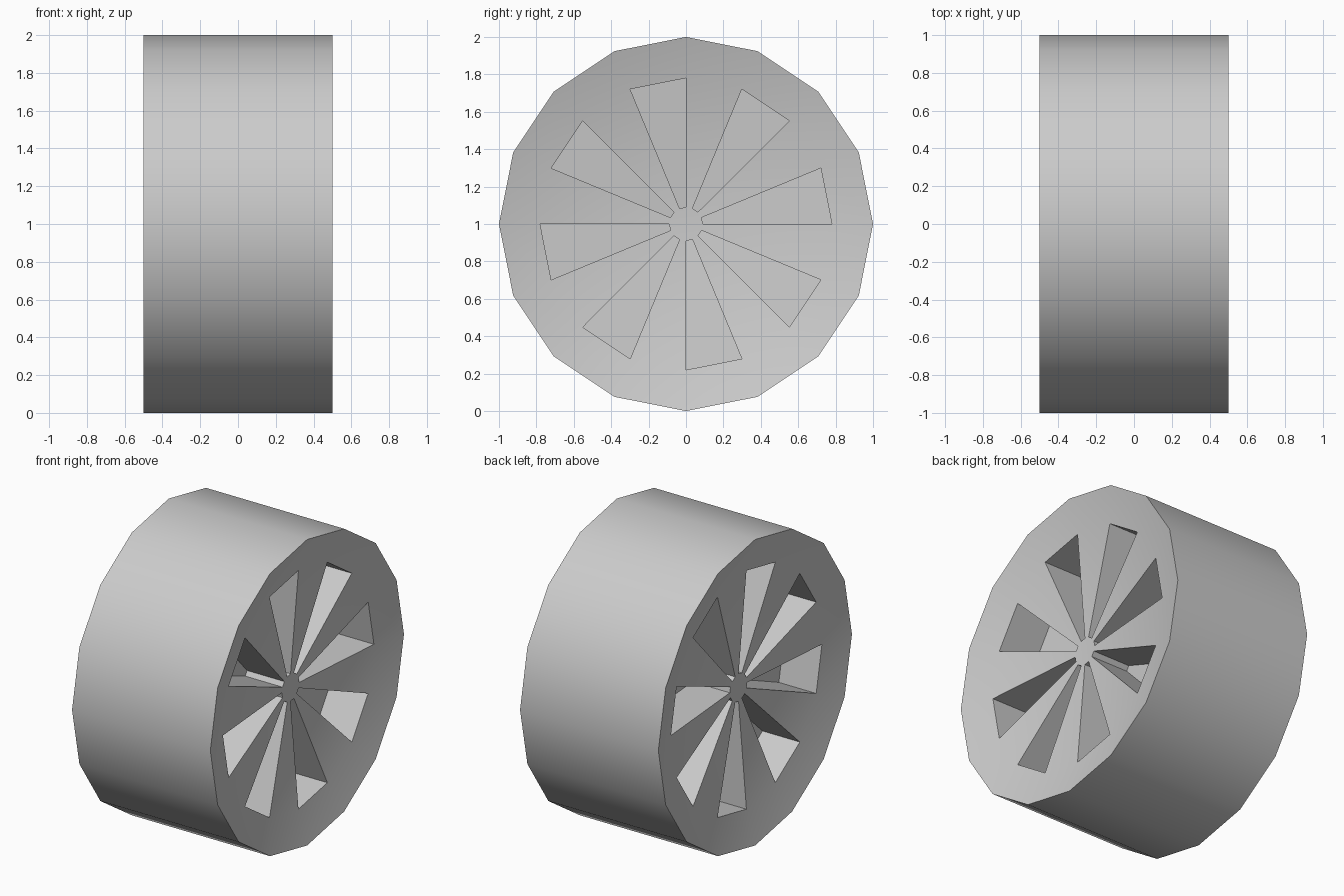
import bpy, bmesh, math

if "Cube" in bpy.data.objects:
    bpy.data.objects.remove(bpy.data.objects["Cube"])

SIDES = 16
HALF_WIDTH = 0.5
POCKET_DEPTH = 0.27
# (radius, x) of the dished face: outer rim, spoke ends, hub edge
PROFILE = [(1.0, HALF_WIDTH), (0.78, 0.437), (0.09, 0.38)]

bm = bmesh.new()


def ring(radius, x):
    step = 2 * math.pi / SIDES
    return [bm.verts.new((x, radius * math.cos(i * step), 1 + radius * math.sin(i * step)))
            for i in range(SIDES)]


def wheel_face(side):
    """Dished face with alternate sectors sunk inward; returns its outer rim."""
    rim, outer, hub = [ring(r, side * x) for r, x in PROFILE]
    pockets = []
    for i in range(SIDES):
        j = (i + 1) % SIDES
        bm.faces.new((rim[i], rim[j], outer[j], outer[i]))
        sector = bm.faces.new((outer[i], outer[j], hub[j], hub[i]))
        if i % 2 == 0:
            pockets.append(sector)
    # hub cap
    bm.faces.new(hub)
    # pockets between the spokes
    for sector in pockets:
        top = list(sector.verts)
        floor = [bm.verts.new((v.co.x - side * POCKET_DEPTH, v.co.y, v.co.z)) for v in top]
        bm.faces.remove(sector)
        bm.faces.new(floor)
        for a in range(4):
            b = (a + 1) % 4
            bm.faces.new((top[a], top[b], floor[b], floor[a]))
    return rim


# both faces, joined by the tread
right_rim = wheel_face(1)
left_rim = wheel_face(-1)
for i in range(SIDES):
    j = (i + 1) % SIDES
    bm.faces.new((right_rim[i], right_rim[j], left_rim[j], left_rim[i]))

bmesh.ops.recalc_face_normals(bm, faces=bm.faces[:])
mesh = bpy.data.meshes.new("wheel")
bm.to_mesh(mesh)
bm.free()

wheel = bpy.data.objects.new("wheel", mesh)
bpy.context.collection.objects.link(wheel)
bpy.context.view_layer.objects.active = wheel
wheel.select_set(True)
bpy.ops.object.shade_smooth_by_angle(angle=math.radians(30))
